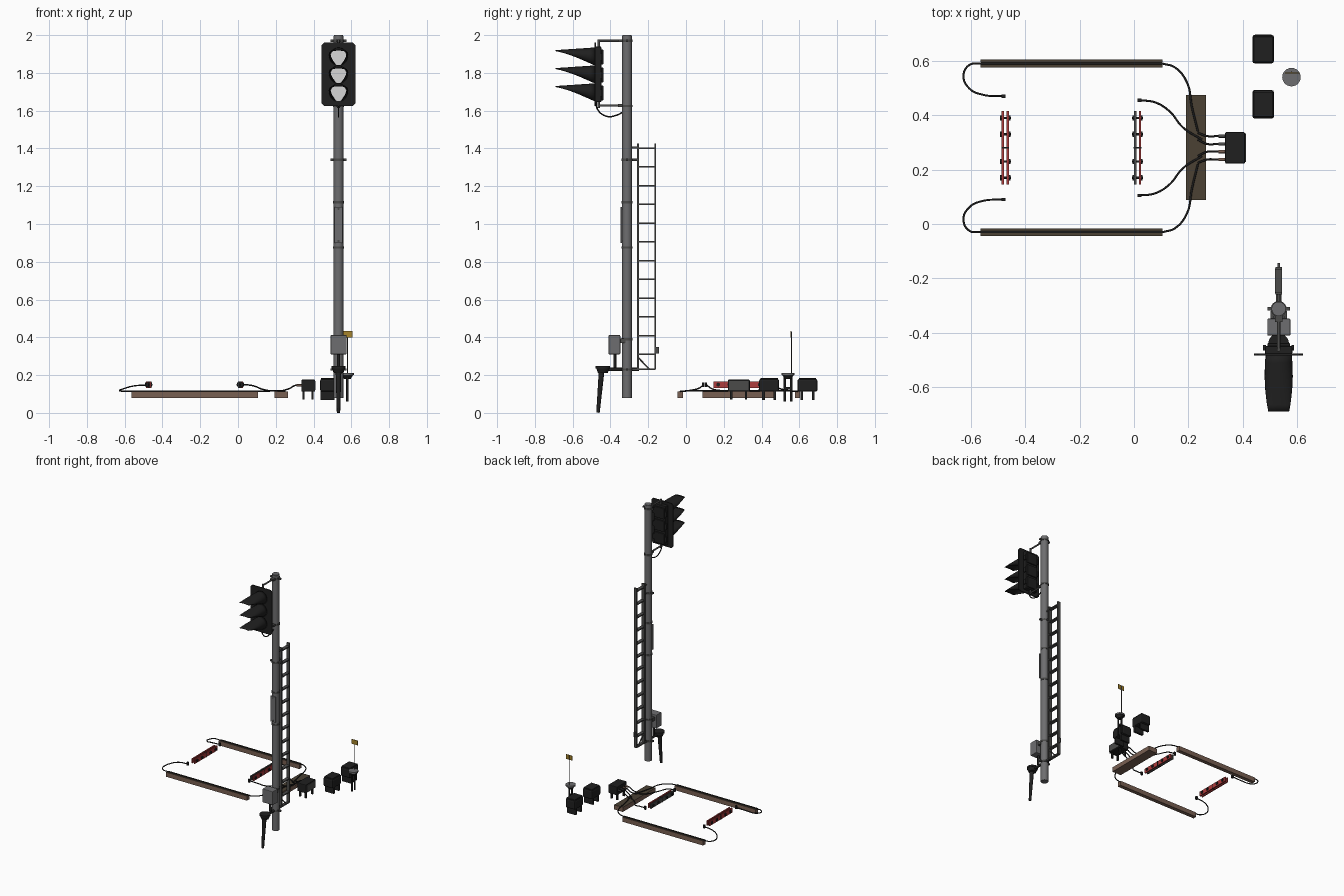
import bpy, bmesh, math
from mathutils import Vector

if "Cube" in bpy.data.objects:
    bpy.data.objects.remove(bpy.data.objects["Cube"])

def mat(name, r, g, b):
    m = bpy.data.materials.new(name)
    m.diffuse_color = (r, g, b, 1)
    m.use_nodes = True
    m.node_tree.nodes["Principled BSDF"].inputs["Base Color"].default_value = m.diffuse_color
    return m

GREY = mat("mast grey", .155, .155, .16)
DARK = mat("dark steel", .07, .07, .068)
BLACK = mat("black", .014, .014, .014)
LENS = mat("lens white", .68, .68, .68)
BROWN = mat("trough brown", .19, .115, .085)
LID = mat("trough lid brown", .07, .053, .034)
RED = mat("red", .42, .045, .045)
YELLOW = mat("yellow", .38, .23, .025)

def finish(name, bm, m, smooth=False):
    bmesh.ops.recalc_face_normals(bm, faces=bm.faces)
    me = bpy.data.meshes.new(name)
    bm.to_mesh(me)
    bm.free()
    o = bpy.data.objects.new(name, me)
    bpy.context.collection.objects.link(o)
    me.materials.append(m)
    if smooth:
        bpy.context.view_layer.objects.active = o
        o.select_set(True)
        bpy.ops.object.shade_smooth_by_angle(angle=math.radians(35))
        o.select_set(False)
    return o

def box(name, x, y, z, m, bevel=0):
    """Box from (min, max) pairs."""
    bm = bmesh.new()
    bmesh.ops.create_cube(bm, size=1)
    for v in bm.verts:
        v.co = Vector([(a[0] + a[1]) / 2 + c * (a[1] - a[0]) for a, c in zip((x, y, z), v.co)])
    if bevel:
        bmesh.ops.bevel(bm, geom=bm.edges[:], offset=bevel, segments=2, affect='EDGES', profile=.5)
    return finish(name, bm, m)

def rod(name, a, b, r, m, r2=None, n=12):
    """Cylinder or cone between two points."""
    a, b = Vector(a), Vector(b)
    bm = bmesh.new()
    bmesh.ops.create_cone(bm, cap_ends=True, segments=n, radius1=r, radius2=r if r2 is None else r2, depth=(b - a).length)
    q = (b - a).to_track_quat('Z', 'Y')
    for v in bm.verts:
        v.co = q @ v.co + (a + b) / 2
    return finish(name, bm, m, True)

def cable(name, pts, r=.0038):
    cu = bpy.data.curves.new(name, 'CURVE')
    cu.dimensions = '3D'
    cu.bevel_depth = r
    cu.bevel_resolution = 2
    cu.resolution_u = 8
    cu.use_fill_caps = True
    s = cu.splines.new('BEZIER')
    s.bezier_points.add(len(pts) - 1)
    for p, c in zip(s.bezier_points, pts):
        p.co = c
        p.handle_left_type = p.handle_right_type = 'AUTO'
    o = bpy.data.objects.new(name, cu)
    bpy.context.collection.objects.link(o)
    cu.materials.append(BLACK)

MX, MY = .532, -.312

# mast with clamps and cap
rod("mast", (MX, MY, .08), (MX, MY, 1.995), .026, GREY, n=32)
rod("mast_cap", (MX, MY, 1.985), (MX, MY, 2.0), .024, GREY, n=32)
for z in (1.97, 1.625, 1.34, 1.115, .875, .39, .23):
    rod("mast_clamp", (MX, MY, z - .006), (MX, MY, z + .006), .029, DARK, n=32)
for z in (1.97, 1.34, .23):
    box("clamp_ears", (MX - .042, MX + .042), (MY - .006, MY + .006), (z - .006, z + .006), DARK)
box("mast_plate", (MX - .021, MX + .021), (MY - .034, MY - .026), (.9, 1.09), GREY)
for z in (.91, 1.08):
    rod("plate_bolt", (MX, MY - .036, z), (MX, MY, z), .006, DARK)

# signal head: chamfered backplate, housing, doors
zb, zt, hw, c = 1.625, 1.96, .09, .014
bm = bmesh.new()
outline = [(-hw + c, zb), (hw - c, zb), (hw, zb + c), (hw, zt - c), (hw - c, zt), (-hw + c, zt), (-hw, zt - c), (-hw, zb + c)]
f = bm.faces.new([bm.verts.new((MX + x, -.484, z)) for x, z in outline])
ext = bmesh.ops.extrude_face_region(bm, geom=[f])
bmesh.ops.translate(bm, verts=[v for v in ext["geom"] if isinstance(v, bmesh.types.BMVert)], vec=(0, .007, 0))
finish("signal_backplate", bm, BLACK)
box("signal_housing", (MX - .05, MX + .05), (-.48, -.448), (1.645, 1.94), BLACK, .006)

def hood(zc):
    """Tapering visor, full ring at the base and a shallow arc at the tip."""
    bm = bmesh.new()
    rows, n = [], 18
    for i in range(9):
        t = i / 8
        w = .047 + .02 * t - .03 * t * t
        h = .047 - .043 * t
        top = zc + .049 - .014 * t
        am = math.pi * (.9 - .4 * t)
        rows.append([bm.verts.new((MX + w * math.sin(am * k), -.484 - .206 * t, top - h * (1 - math.cos(am * k))))
                     for k in [2 * j / n - 1 for j in range(n + 1)]])
    for a, b in zip(rows, rows[1:]):
        for j in range(n):
            bm.faces.new((a[j], a[j + 1], b[j + 1], b[j]))
    o = finish("signal_hood", bm, BLACK, True)
    s = o.modifiers.new("thickness", 'SOLIDIFY')
    s.thickness = .003
    s.offset = 0

for zc in (1.884, 1.789, 1.694):
    hood(zc)
    rod("signal_lens", (MX, -.478, zc), (MX, -.49, zc), .043, LENS, n=32)
    box("rear_door", (MX - .042, MX + .042), (-.45, -.438), (zc - .04, zc + .04), BLACK, .004)
    for s in (-1, 1):
        box("door_hinge", (MX + s * .052 - .005, MX + s * .052 + .005), (-.465, -.445), (zc - .018, zc + .018), BLACK)

# head brackets and feed cable
for z in (1.97, 1.627):
    rod("head_bracket", (MX, MY, z), (MX, -.465, z), .006, DARK)
    box("bracket_foot", (MX - .014, MX + .014), (-.36, -.335), (z - .007, z + .007), DARK)
rod("head_pivot_rod", (MX, -.462, 1.615), (MX, -.462, 1.978), .007, DARK)
cable("head_cable", [(MX, -.475, 1.65), (MX, -.47, 1.61), (MX, -.42, 1.57), (MX, -.37, 1.575), (MX, -.338, 1.59)])

# equipment box on the mast
box("mast_box", (.49, .575), (-.41, -.348), (.31, .412), GREY, .004)
box("mast_box_bracket", (MX - .03, MX + .03), (-.35, -.32), (.37, .395), DARK)
rod("box_conduit", (MX, -.377, .24), (MX, -.377, .315), .008, BLACK)
# cable foot with flared collar
rod("foot_bar", (MX, -.44, .23), (MX, -.25, .23), .009, BLACK)
rod("foot_collar", (MX, -.44, .212), (MX, -.44, .238), .026, BLACK, .036, 20)
rod("foot_flange", (MX, -.44, .236), (MX, -.44, .248), .038, BLACK, n=20)
rod("foot_pipe", (MX, -.466, 0.001), (MX, -.447, .22), .009, BLACK, .015)

# ladder behind the mast
for y in (-.255, -.163):
    box("ladder_stile", (MX - .012, MX + .012), (y - .005, y + .005), (.23, 1.425), DARK)
for i in range(12):
    z = .31 + i * .0992
    box("ladder_rung", (MX - .013, MX + .013), (-.255, -.163), (z - .004, z + .004), DARK)
box("ladder_foot", (MX - .01, MX + .01), (-.3, -.163), (.226, .236), DARK)
rod("ladder_brace", (MX, -.25, .29), (MX, -.195, .232), .004, DARK)
for z in (1.34, 1.405):
    rod("ladder_tie", (MX, MY, z), (MX, -.255, z), .006, DARK)
box("ladder_latch", (MX - .005, MX + .005), (-.16, -.144), (.315, .35), DARK)

# cable troughs: brown body, darker lid on upward faces
def trough(name, x, y):
    o = box(name, x, y, (.08, .114), BROWN)
    o.data.materials.append(LID)
    for p in o.data.polygons:
        p.material_index = int(p.normal.z > .5)
trough("trough_back", (-.565, .105), (.576, .604))
trough("trough_front", (-.565, .105), (-.044, -.016))
trough("trough_cross", (.192, .265), (.088, .474))
for y in (.59, -.03):
    rod("trough_cable", (-.565, y, .114), (.105, y, .114), .004, BLACK)

# rail joint bars: paired plates with bolts
for x, mats in ((-.473, (RED, RED)), (.013, (DARK, RED))):
    for s, m in zip((-1, 1), mats):
        xc = x + s * .009
        box("joint_plate", (xc - .0045, xc + .0045), (.145, .415), (.132, .166), m)
    for y in (.39, .33, .23, .17):
        rod("joint_bolt", (x - .02, y, .15), (x + .02, y, .15), .004, BLACK)
        for s in (-1, 1):
            rod("joint_nut", (x + s * .013, y, .15), (x + s * .019, y, .15), .011, BLACK, n=6)
    box("joint_gap", (x - .014, x + .014), (.277, .283), (.131, .167), BLACK)

# cables mirrored about the track centre line y = .28
for s in (1, -1):
    Y = lambda d: .28 + s * d
    cable("loop_cable", [(-.565, Y(.31), .114), (-.605, Y(.305), .115), (-.627, Y(.265), .118), (-.605, Y(.218), .128),
                         (-.555, Y(.195), .142), (-.48, Y(.19), .148)])
    cable("trough_lead", [(.105, Y(.31), .114), (.15, Y(.296), .115), (.195, Y(.24), .117), (.213, Y(.15), .117), (.235, Y(.06), .117)])
    cable("bond_lead", [(.02, Y(.175), .15), (.075, Y(.168), .145), (.13, Y(.135), .125), (.18, Y(.075), .117), (.25, Y(.03), .117)])
    for x, d in ((-.48, .19), (.02, .175)):
        box("cable_lug", (x - .007, x + .007), (Y(d) - .006, Y(d) + .006), (.138, .162), BLACK)
    for d, e in ((.014, .03), (.043, .055)):
        cable("box_lead", [(.235, Y(e), .118), (.27, Y(d), .128), (.305, Y(d), .146), (.335, Y(d), .146)])
        rod("cable_gland", (.31, Y(d), .146), (.34, Y(d), .146), .006, BROWN if s < 0 else DARK)

# junction box on four legs
box("junction_box", (.335, .408), (.222, .338), (.112, .176), BLACK, .005)
box("junction_box_door", (.406, .411), (.228, .332), (.12, .17), DARK)
for x in (.347, .395):
    for y in (.24, .318):
        box("junction_leg", (x - .006, x + .006), (y - .006, y + .006), (.07, .115), BLACK)

# two ground cabinets with plate legs
for y in (.44, .643):
    box("cabinet", (.435, .515), (y - .053, y + .053), (.112, .18), BLACK, .01)
    box("cabinet_lid", (.44, .51), (y - .046, y + .046), (.178, .186), BLACK, .003)
    for s in (-1, 1):
        box("cabinet_leg", (.438, .512), (y + s * .03 - .007, y + s * .03 + .007), (.068, .115), BLACK)

# pedestal with marker flag
PX, PY = .579, .54
rod("pedestal_top", (PX, PY, .2), (PX, PY, .211), .034, GREY, n=24)
rod("pedestal_cup", (PX, PY, .18), (PX, PY, .2), .018, BLACK, .03, 24)
for s in (-1, 1):
    rod("pedestal_leg", (PX, PY + s * .017, .06), (PX, PY + s * .017, .19), .006, BLACK)
box("pedestal_tie", (PX - .005, PX + .005), (PY - .02, PY + .02), (.125, .137), BLACK)
rod("flag_rod", (PX, PY + .018, .205), (PX, PY + .018, .432), .0025, DARK, n=8)
box("marker_flag", (.555, .606), (PY + .013, PY + .017), (.4, .434), YELLOW)
